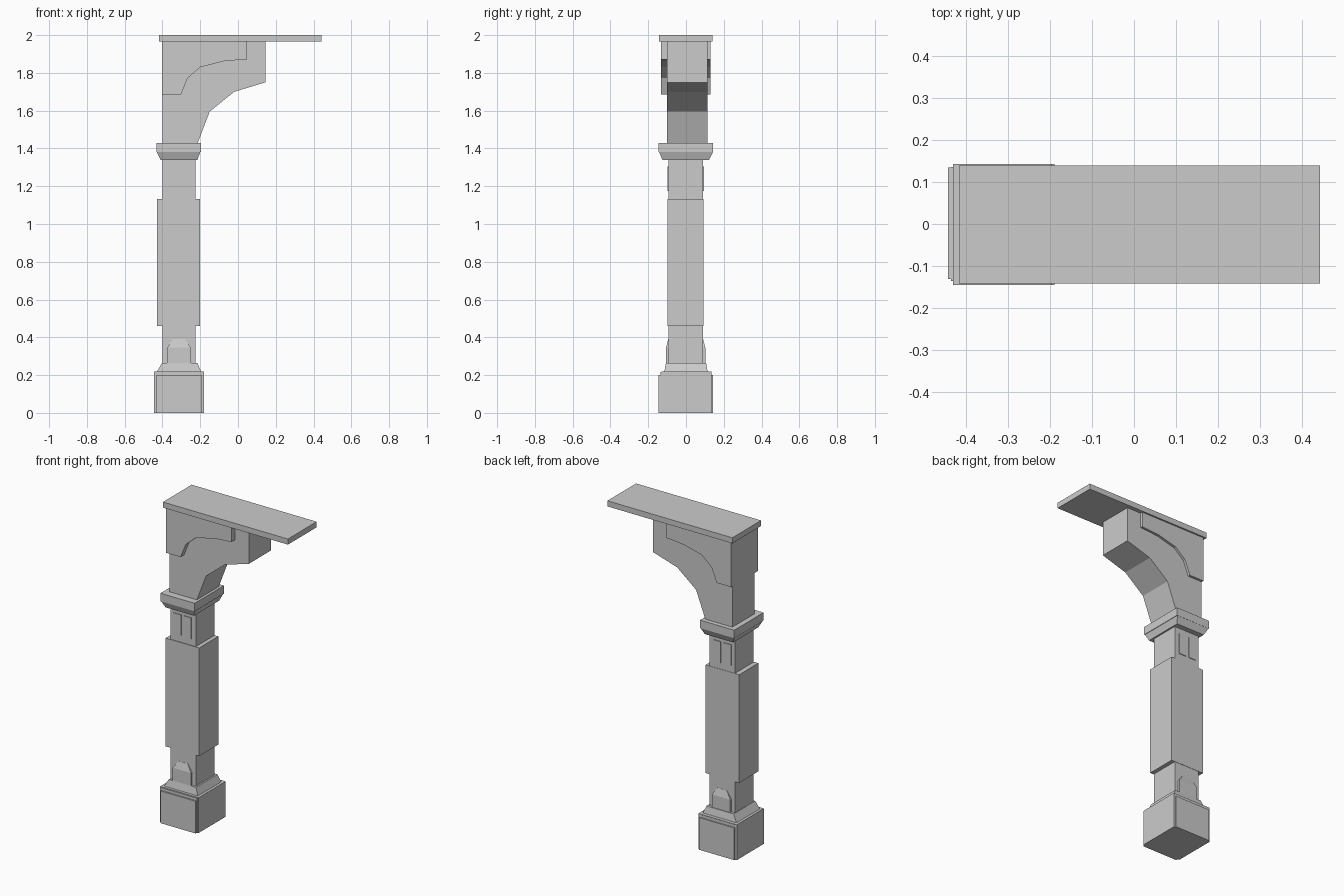
import bpy, bmesh

if "Cube" in bpy.data.objects:
    bpy.data.objects.remove(bpy.data.objects["Cube"])


def mesh_object(name, bm):
    bmesh.ops.recalc_face_normals(bm, faces=bm.faces)
    me = bpy.data.meshes.new(name)
    bm.to_mesh(me)
    bm.free()
    ob = bpy.data.objects.new(name, me)
    bpy.context.collection.objects.link(ob)
    return ob


def frustum(name, low, high, z0, z1):
    """Block between two (x0, x1, y0, y1) rectangles."""
    bm = bmesh.new()
    rings = []
    for (x0, x1, y0, y1), z in ((low, z0), (high, z1)):
        rings.append([bm.verts.new((x, y, z)) for x, y in
                      ((x0, y0), (x1, y0), (x1, y1), (x0, y1))])
    bm.faces.new(rings[0][::-1])
    bm.faces.new(rings[1])
    for i in range(4):
        j = (i + 1) % 4
        bm.faces.new((rings[0][i], rings[0][j], rings[1][j], rings[1][i]))
    return mesh_object(name, bm)


def box(name, x0, x1, y0, y1, z0, z1):
    r = (x0, x1, y0, y1)
    return frustum(name, r, r, z0, z1)


def extrude_profile(name, points, y0, y1):
    """Prism from an xz outline, extruded along y."""
    bm = bmesh.new()
    face = bm.faces.new([bm.verts.new((x, y0, z)) for x, z in points])
    ext = bmesh.ops.extrude_face_region(bm, geom=[face])
    verts = [g for g in ext["geom"] if isinstance(g, bmesh.types.BMVert)]
    bmesh.ops.translate(bm, verts=verts, vec=(0, y1 - y0, 0))
    return mesh_object(name, bm)


# Plinth with raised face panels
box("plinth_core", -0.436, -0.187, -0.136, 0.136, 0, 0.217)
box("plinth_side_panels", -0.444, -0.18, -0.131, 0.135, 0, 0.22)
box("plinth_front_back_panels", -0.432, -0.19, -0.145, 0.143, 0, 0.20)

# Sloped skirt above the plinth
frustum("base_skirt", (-0.43, -0.195, -0.115, 0.115),
        (-0.402, -0.215, -0.106, 0.106), 0.217, 0.265)

# Post and its wider middle section
box("post_shaft", -0.40, -0.225, -0.093, 0.090, 0.26, 1.35)
box("post_middle", -0.43, -0.20, -0.097, 0.092, 0.46, 1.133)

# Pointed foot blocks and small upper panels on front and back
foot = [(-0.375, 0.26), (-0.25, 0.26), (-0.25, 0.345), (-0.375, 0.345)]
for side, face_y, proud in (("front", -0.093, -0.106), ("back", 0.090, 0.102)):
    extrude_profile(f"foot_block_{side}", foot, face_y * 0.8, proud)
    y = sorted((face_y * 0.8, proud))
    y_top = sorted((face_y * 0.8, face_y * 1.01))
    frustum(f"foot_cap_{side}", (-0.375, -0.25, *y),
            (-0.345, -0.28, *y_top), 0.345, 0.39)
    for label, x0, x1 in (("left", -0.375, -0.325), ("right", -0.305, -0.255)):
        yy = sorted((face_y * 0.8, face_y * 1.05))
        box(f"neck_panel_{side}_{label}", x0, x1, *yy, 1.175, 1.305)

# Capital
frustum("capital_taper", (-0.41, -0.215, -0.125, 0.122),
        (-0.43, -0.20, -0.142, 0.142), 1.34, 1.38)
box("capital_slab", -0.432, -0.197, -0.145, 0.143, 1.38, 1.43)

# Curved bracket arm
extrude_profile("bracket_arm", [
    (-0.40, 1.43), (-0.213, 1.43), (-0.15, 1.595), (-0.02, 1.70),
    (0.145, 1.75), (0.145, 1.965), (-0.40, 1.965)], -0.10, 0.115)

# Overlay plates on both sides of the bracket
extrude_profile("bracket_side_plates", [
    (-0.402, 1.685), (-0.302, 1.685), (-0.267, 1.772), (-0.20, 1.83),
    (-0.075, 1.862), (0.048, 1.872), (0.048, 1.965), (-0.402, 1.965)],
    -0.133, 0.13)
# Bracket arm core fills the space between the plates

# Top board
box("top_board", -0.417, 0.443, -0.142, 0.14, 1.965, 2.0)
